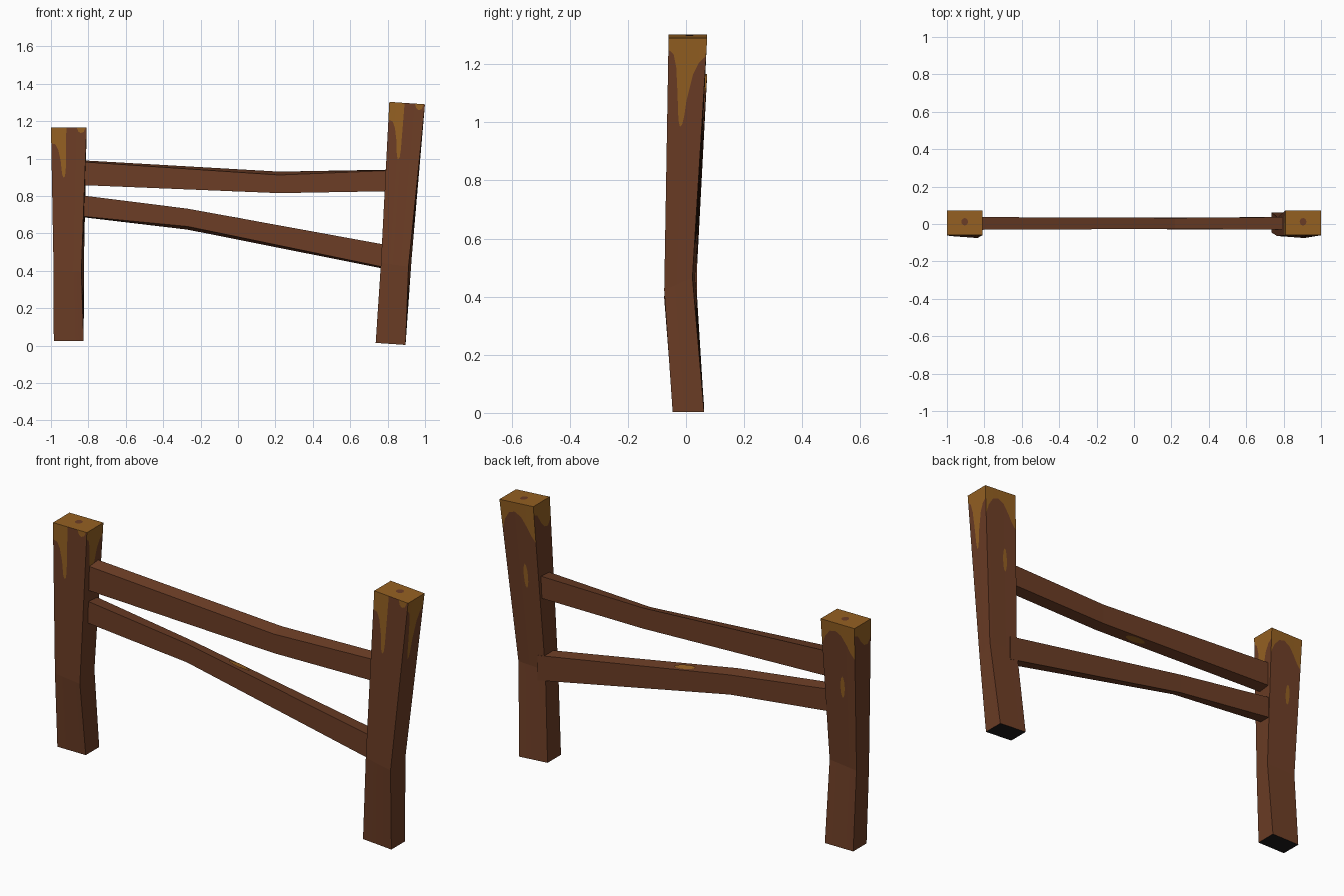
import bpy, bmesh, math
from mathutils import Vector, Matrix

if "Cube" in bpy.data.objects:
    bpy.data.objects.remove(bpy.data.objects["Cube"])


def material(name, rgb):
    m = bpy.data.materials.new(name)
    m.diffuse_color = (*rgb, 1)
    m.use_nodes = True
    m.node_tree.nodes["Principled BSDF"].inputs["Base Color"].default_value = m.diffuse_color
    return m


MATS = [material("brown_wood", (0.150, 0.047, 0.019)),
        material("golden_bare_wood", (0.300, 0.118, 0.016)),
        material("dark_base", (0.012, 0.011, 0.011))]
BROWN, GOLD, DARK = 0, 1, 2


def add_face(bm, pts, mat):
    f = bm.faces.new([bm.verts.new(p) for p in pts])
    f.material_index = mat


def make_object(name, bm, matrix=Matrix()):
    bmesh.ops.remove_doubles(bm, verts=bm.verts, dist=1e-5)
    bm.transform(matrix)
    me = bpy.data.meshes.new(name)
    bm.to_mesh(me)
    bm.free()
    for m in MATS:
        me.materials.append(m)
    ob = bpy.data.objects.new(name, me)
    bpy.context.collection.objects.link(ob)
    return ob


def oval(bm, centre, a, b, mat, n=12):
    """Thin painted spot spanned by half-axes a and b."""
    centre, a, b = Vector(centre), Vector(a), Vector(b)
    add_face(bm, [centre + a * math.cos(t) + b * math.sin(t)
                  for t in (2 * math.pi * i / n for i in range(n))], mat)


# Post rings, corners in order front-left, front-right, back-right, back-left
H = 1.142
BOTTOM = [Vector(p) for p in ((-.08, -.046, 0), (.08, -.046, 0), (.08, .062, 0), (-.08, .062, 0))]
MIDDLE = [Vector(p) for p in ((-.081, -.064, .38), (.067, -.075, .37), (.081, .022, .41), (-.079, .034, .40))]
TOP = [Vector(p) for p in ((-.095, -.06, H), (.096, -.06, H), (.096, .073, H), (-.095, .073, H))]

# Lower edge of the worn golden area per side: (position across, depth from top)
WORN = [
    [(0, .085), (.12, .09), (.2, .12), (.27, .18), (.31, .25), (.35, .268), (.4, .26),
     (.42, .22), (.43, 0), (.72, 0), (.77, .022), (.84, .03), (.92, .024), (.97, 0), (1, 0)],
    [(0, .035), (.14, .05), (.22, .09), (.27, .165), (.32, .25), (.37, .272), (.43, .265),
     (.48, .24), (.53, .19), (.68, .11), (.82, .075), (1, .055)],
    [(0, .13), (.1, .085), (.25, .05), (.42, .042), (.6, .06), (.75, .1), (.88, .14), (1, .165)],
    [(0, .04), (.2, .05), (.4, .09), (.6, .115), (.8, .12), (1, .09)],
]


def make_post(name, matrix):
    bm = bmesh.new()
    for i, edge in enumerate(WORN):
        j = (i + 1) % 4

        def column(u, depth):
            b, m, t = (r[i].lerp(r[j], u) for r in (BOTTOM, MIDDLE, TOP))
            return b, m, t.lerp(m, depth / (t.z - m.z)), t

        for (u0, d0), (u1, d1) in zip(edge, edge[1:]):
            c0, c1 = column(u0, d0), column(u1, d1)
            for k, mat in enumerate((BROWN, BROWN, GOLD)):
                pts = [c0[k], c1[k], c1[k + 1], c0[k + 1]]
                if k == 2 and d0 == d1 == 0:
                    continue
                if k == 2 and d0 == 0:
                    pts = pts[:3]
                elif k == 2 and d1 == 0:
                    pts = [c0[2], c1[2], c0[3]]
                add_face(bm, pts, mat)
    add_face(bm, TOP, GOLD)
    add_face(bm, BOTTOM[::-1], DARK)
    # knot on the end grain
    oval(bm, (0, .012, H + .002), (.018, 0, 0), (0, .02, 0), BROWN)
    # small worn fleck on the back
    p, q = (MIDDLE[2].lerp(MIDDLE[3], .6), TOP[2].lerp(TOP[3], .6))
    c = q.lerp(p, .325 / (q.z - p.z)) + Vector((0, .003, 0))
    oval(bm, c, (-.012, 0, 0), (q - p).normalized() * .055, GOLD)
    return make_object(name, bm, matrix)


make_post("left_post", Matrix.Translation((-.905, 0, .024)))
make_post("right_post", Matrix.Translation((.816, 0, .009))
          @ Matrix.Rotation(math.radians(3.9), 4, 'Y') @ Matrix.Diagonal((1, 1, 1.13, 1)))


def make_rail(name, rings, spot_side):
    """Rings: x, front y, back y, then z of front/back bottom and back/front top."""
    bm = bmesh.new()
    loops = [[Vector((x, yf, fb)), Vector((x, yb, bb)), Vector((x, yb, bt)), Vector((x, yf, ft))]
             for x, yf, yb, fb, bb, bt, ft in rings]
    for a, b in zip(loops, loops[1:]):
        for i in range(4):
            j = (i + 1) % 4
            add_face(bm, [a[i], a[j], b[j], b[i]], BROWN)
    add_face(bm, loops[0], BROWN)
    add_face(bm, loops[-1][::-1], BROWN)
    bmesh.ops.remove_doubles(bm, verts=bm.verts, dist=1e-5)
    bmesh.ops.recalc_face_normals(bm, faces=bm.faces)
    # worn spot: on top of the lower rail, under the upper rail
    f, k = (3, 2) if spot_side > 0 else (0, 1)
    s = 1 if spot_side > 0 else 0
    a0, b0 = loops[s][f].lerp(loops[s][k], .6), loops[s + 1][f].lerp(loops[s + 1][k], .6)
    t = -a0.x / (b0.x - a0.x)
    along = (b0 - a0).normalized()
    across = (loops[1][k] - loops[1][f]).normalized()
    c = a0.lerp(b0, t) + Vector((0, 0, .003 * spot_side))
    oval(bm, c, along * .06, across * .018 * spot_side, GOLD)
    return make_object(name, bm)


make_rail("upper_rail", [(-.86, -.031, .037, .859, .864, .992, .984),
                         (.22, -.026, .033, .815, .825, .93, .912),
                         (.84, -.031, .037, .826, .829, .941, .937)], -1)
make_rail("lower_rail", [(-.86, -.031, .037, .694, .690, .803, .806),
                         (-.27, -.026, .033, .637, .620, .720, .732),
                         (.81, -.031, .037, .413, .405, .532, .535)], 1)
